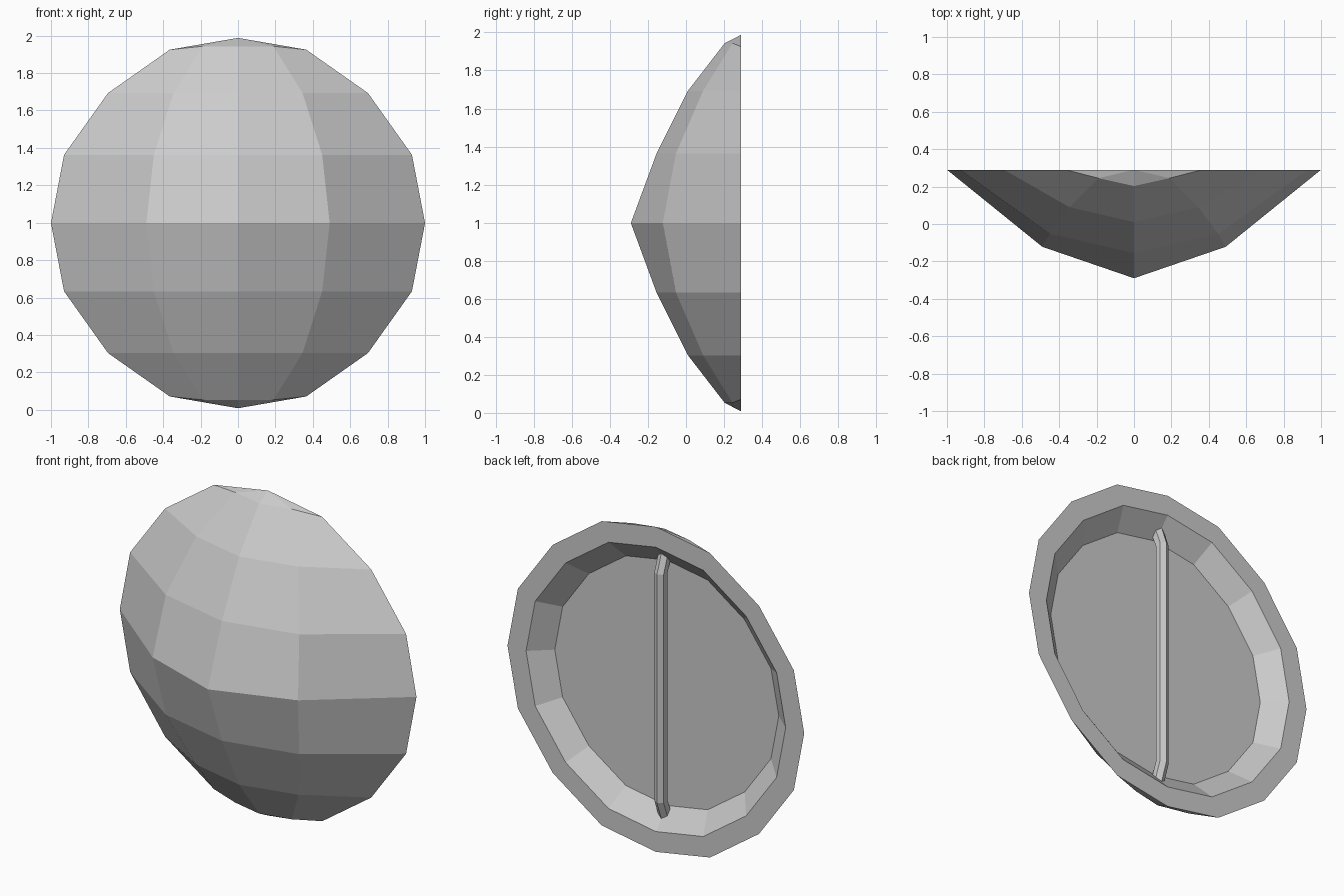
import bpy, bmesh
from math import pi, sin, cos
from mathutils import Vector

if "Cube" in bpy.data.objects:
    bpy.data.objects.remove(bpy.data.objects["Cube"])

CZ, BACK = 0.998, 0.29


def make_object(name, bm):
    bmesh.ops.recalc_face_normals(bm, faces=bm.faces)
    mesh = bpy.data.meshes.new(name)
    bm.to_mesh(mesh)
    bm.free()
    obj = bpy.data.objects.new(name, mesh)
    bpy.context.collection.objects.link(obj)
    return obj


# Rows of the faceted front: height, centre y, mid x, mid y, edge x, edge height
rows = [
    (0.0, -0.29, 0.49, -0.122, 1.0, 0.0),
    (0.365, -0.155, 0.45, -0.053, 0.93, 0.365),
    (0.695, 0.01, 0.345, 0.09, 0.695, 0.695),
    (0.945, 0.203, 0.19, 0.245, 0.365, 0.927),
]
full = [(r, -1) for r in reversed(rows[1:])] + [(r, 1) for r in rows]

# Shield body: domed front, flat rim, sloped wall and flat recessed floor
bm = bmesh.new()
grid = []
for (h, yc, xm, ym, xe, he), s in full:
    pts = [(-xe, BACK, he), (-xm, ym, h), (0, yc, h), (xm, ym, h), (xe, BACK, he)]
    grid.append([bm.verts.new((x, y, CZ + s * z)) for x, y, z in pts])
for a, b in zip(grid, grid[1:]):
    for i in range(4):
        bm.faces.new((a[i], a[i + 1], b[i + 1], b[i]))
tips = [bm.verts.new((0, BACK, CZ + s * 0.99)) for s in (-1, 1)]
for tip, row in zip(tips, (grid[0], grid[-1])):
    for i in range(4):
        bm.faces.new((tip, row[i], row[i + 1]))

loop = [tips[0]] + [r[4] for r in grid] + [tips[1]] + [r[0] for r in reversed(grid)]
outline = [v.co.copy() for v in loop]
for scale, y in ((0.875, BACK), (0.755, 0.185)):
    ring = [bm.verts.new((p.x * scale, y, CZ + (p.z - CZ) * scale)) for p in outline]
    n = len(ring)
    for i in range(n):
        j = (i + 1) % n
        bm.faces.new((loop[i], loop[j], ring[j], ring[i]))
    loop = ring
bm.faces.new(loop)
make_object("shield_body", bm)

# Grip: six-sided bar with ends bent into the recess wall
bm = bmesh.new()
R = 0.036
path = [(0.20, -0.80), (0.243, -0.69), (0.243, 0.69), (0.20, 0.80)]
rings = []
for y, z in path:
    tilt = 0.2 * (1 if z > 0 else -1)
    if abs(z) > 0.75:
        tilt *= 1.8
    ring = []
    for k in range(6):
        a = k * pi / 3
        dy = R * cos(a)
        ring.append(bm.verts.new((R * sin(a), y + dy, CZ + z + dy * tilt)))
    rings.append(ring)
for a, b in zip(rings, rings[1:]):
    for i in range(6):
        j = (i + 1) % 6
        bm.faces.new((a[i], a[j], b[j], b[i]))
bm.faces.new(rings[0])
bm.faces.new(rings[-1])
make_object("grip_bar", bm)
